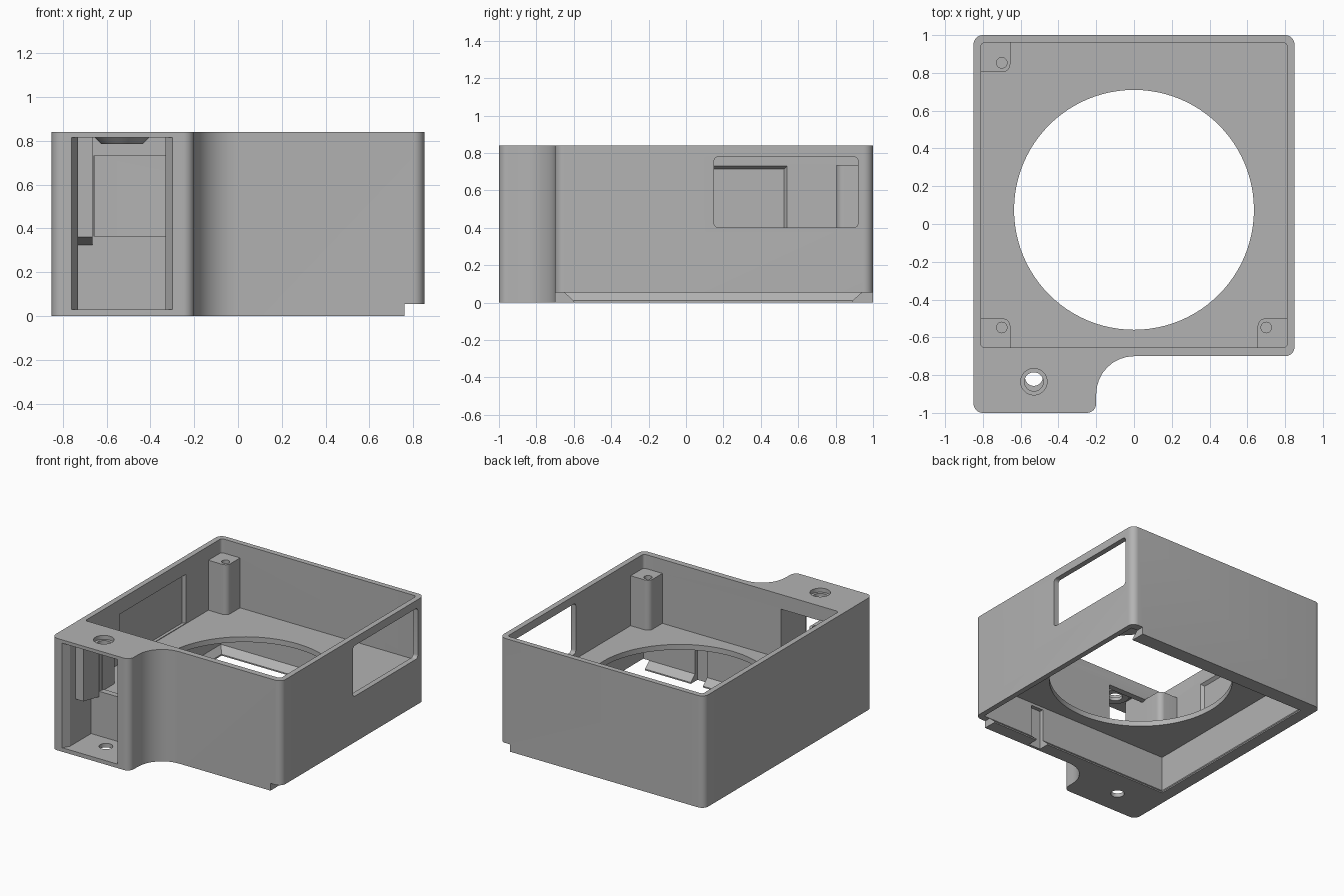
import bpy
import bmesh
import math
from mathutils import Vector

cube = bpy.data.objects.get("Cube")
if cube:
    bpy.data.objects.remove(cube, do_unlink=True)

grey = bpy.data.materials.new("plain_grey")
grey.use_nodes = True
grey.diffuse_color = (0.45, 0.45, 0.45, 1)
grey.node_tree.nodes["Principled BSDF"].inputs["Base Color"].default_value = grey.diffuse_color


def loft(name, rings):
    """Solid skinned through rings of 3D points, capped at both ends."""
    bm = bmesh.new()
    loops = [[bm.verts.new(p) for p in ring] for ring in rings]
    for a, b in zip(loops, loops[1:]):
        for i in range(len(a)):
            j = (i + 1) % len(a)
            bm.faces.new((a[i], a[j], b[j], b[i]))
    bm.faces.new(loops[0])
    bm.faces.new(loops[-1])
    bmesh.ops.recalc_face_normals(bm, faces=bm.faces)
    mesh = bpy.data.meshes.new(name)
    bm.to_mesh(mesh)
    bm.free()
    mesh.materials.append(grey)
    ob = bpy.data.objects.new(name, mesh)
    bpy.context.collection.objects.link(ob)
    return ob


def rounded(corners, steps=8):
    """Outline with each corner (x, y, radius) replaced by an arc."""
    out = []
    for i, (x, y, r) in enumerate(corners):
        p = Vector((x, y))
        if r == 0:
            out.append(p)
            continue
        u = (Vector(corners[i - 1][:2]) - p).normalized()
        v = (Vector(corners[(i + 1) % len(corners)][:2]) - p).normalized()
        centre = p + (u + v) * r
        for k in range(steps + 1):
            t = k / steps * math.pi / 2
            out.append(centre - v * r * math.cos(t) - u * r * math.sin(t))
    return out


def rect(x0, y0, x1, y1, r=0.0):
    return rounded([(x0, y0, r), (x1, y0, r), (x1, y1, r), (x0, y1, r)])


def circle(x, y, r, n=64):
    return [(x + r * math.cos(2 * math.pi * k / n), y + r * math.sin(2 * math.pi * k / n)) for k in range(n)]


def upright(name, *levels):
    """Solid from (outline, z) levels."""
    return loft(name, [[(p[0], p[1], z) for p in pts] for pts, z in levels])


def sideways(name, *levels):
    """Solid from (yz outline, x) levels."""
    return loft(name, [[(x, p[0], p[1]) for p in pts] for pts, x in levels])


def combine(body, other, operation):
    mod = body.modifiers.new("combine", 'BOOLEAN')
    mod.operation = operation
    mod.solver = 'EXACT'
    mod.object = other
    bpy.context.view_layer.objects.active = body
    bpy.ops.object.modifier_apply(modifier=mod.name)
    bpy.data.objects.remove(other, do_unlink=True)


def cut(other):
    combine(housing, other, 'DIFFERENCE')


def add(other):
    combine(housing, other, 'UNION')


# Outer shell with the side extension
shell = rounded([(-.85, -1, .05), (-.2, -1, .05), (-.2, -.7, .2),
                 (.85, -.7, .05), (.85, 1, .05), (-.85, 1, .05)])
housing = upright("housing", (shell, 0), (shell, .84))

# Upper tray and round floor opening
tray = rect(-.81, -.655, .81, .96, .02)
cut(upright("tray", (tray, .36), (tray, .9)))
ring = circle(0, .075, .635, 96)
cut(upright("floor_opening", (ring, .2), (ring, .5)))

# Underside cavity with a dovetail for a sliding cover
narrow = rect(-.76, -.6, .81, .89)
wide = rect(-.8, -.65, .81, .94)
cut(upright("under_cavity", (narrow, -.05), (narrow, .01), (wide, .055), (wide, .32)))
entry = rect(.76, -.8, .95, 1.1)
cut(upright("cover_entry", (entry, -.05), (entry, .055)))
groove = rect(.28, -.68, .38, -.58)
cut(upright("catch_groove", (groove, -.05), (groove, .3)))

# Front compartment with flared mouth, and passage into the tray
room = [(-.766, -1.01), (-.294, -1.01), (-.33, -.95), (-.33, -.7), (-.73, -.7), (-.73, -.95)]
cut(upright("compartment", (room, .03), (room, .815)))
passage = rect(-.66, -.76, -.33, -.63)
cut(upright("passage", (passage, .365), (passage, .73)))

# Side window
window = rect(.15, .4, .92, .78, .025)
cut(sideways("side_window", (window, .75), (window, .95)))

# Shallow bevelled recess inside the opposite wall
cut(sideways("wall_recess", (rect(-.25, .365, .545, .735), -.805),
             (rect(-.23, .365, .525, .715), -.832)))

# Three corner posts with screw holes
for sx, sy in ((-1, 1), (-1, -1), (1, -1)):
    wall_y = .96 if sy > 0 else -.655
    x0, x1 = sx * .655, sx * .825
    y0, y1 = wall_y - sy * .155, wall_y + sy * .015
    post = rounded([(x0, y0, .04), (x1, y0, 0), (x1, y1, 0), (x0, y1, 0)])
    add(upright("post", (post, .345), (post, .735)))
    hole = circle(sx * .7, wall_y - sy * .107, .028, 24)
    cut(upright("post_hole", (hole, .5), (hole, .8)))

# Hanging rib in the compartment, sloped underneath
rib = [(-.885, .36), (-.68, .32), (-.68, .83), (-.885, .83)]
add(sideways("rib", (rib, -.76), (rib, -.664)))

# Conical boss and screw holes through the extension
add(upright("boss", (circle(-.53, -.835, .095), .785), (circle(-.53, -.835, .125), .815),
            (circle(-.53, -.835, .125), .825)))
for name, y, r, z0, z1 in (("screw_hole", -.835, .05, .7, .9),
                           ("counterbore", -.835, .07, .81, .9),
                           ("lower_hole", -.81, .047, -.1, .1)):
    hole = circle(-.53, y, r, 32)
    cut(upright(name, (hole, z0), (hole, z1)))

# Smooth the rounded corners, keep hard edges
bpy.ops.object.select_all(action='DESELECT')
housing.select_set(True)
bpy.context.view_layer.objects.active = housing
bpy.ops.object.shade_smooth_by_angle(angle=math.radians(30))
